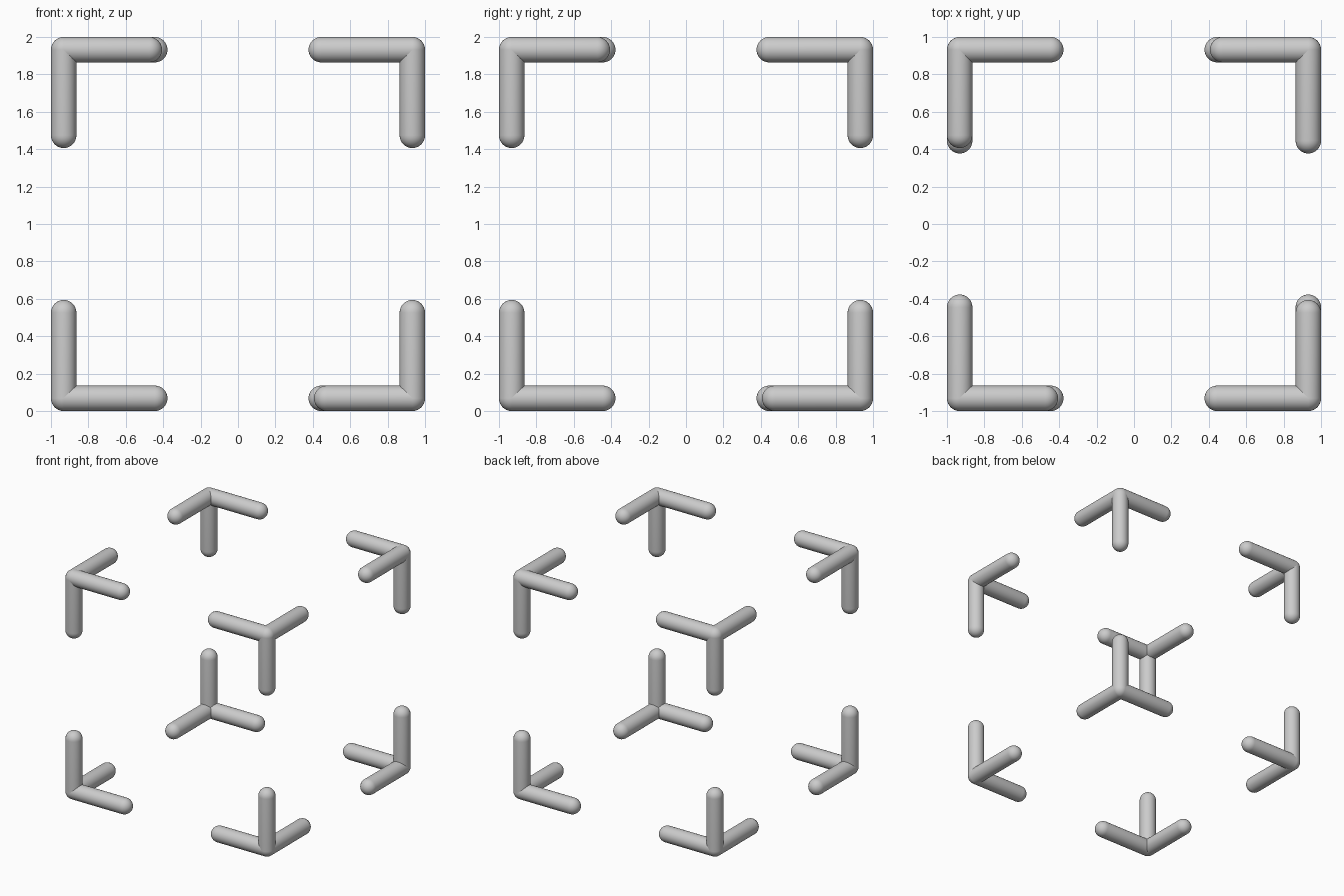
import bpy, bmesh, math
from mathutils import Vector, Matrix

if "Cube" in bpy.data.objects:
    bpy.data.objects.remove(bpy.data.objects["Cube"])

R = 0.068            # rod radius
C = 1.0 - R          # distance of joint centres from the middle
SHORT, LONG = 0.594, 0.623   # overall arm lengths, outer face to rounded tip
SIDES, RINGS = 32, 8


def add_arm(bm, origin, direction, length):
    """Round-tipped rod, open where it meets the joint ball."""
    straight = length - 2 * R
    profile = [(R, 0.0)]
    profile += [(R * math.cos(a), straight + R * math.sin(a))
                for a in (i * math.pi / 2 / RINGS for i in range(RINGS))]
    m = Matrix.Translation(origin) @ Vector((0, 0, 1)).rotation_difference(direction).to_matrix().to_4x4()
    rings = [[bm.verts.new(m @ Vector((r * math.cos(t), r * math.sin(t), h)))
              for t in (2 * math.pi * k / SIDES for k in range(SIDES))]
             for r, h in profile]
    for a, b in zip(rings, rings[1:]):
        for k in range(SIDES):
            n = (k + 1) % SIDES
            bm.faces.new((a[k], a[n], b[n], b[k]))
    tip = bm.verts.new(m @ Vector((0, 0, straight + R)))
    for k in range(SIDES):
        bm.faces.new((rings[-1][k], rings[-1][(k + 1) % SIDES], tip))


def corner_bracket(sx, sy, sz):
    bm = bmesh.new()
    origin = Vector((sx * C, sy * C, 1 + sz * C))
    # rounded joint
    bmesh.ops.create_uvsphere(bm, u_segments=SIDES, v_segments=2 * RINGS, radius=R,
                              matrix=Matrix.Translation(origin))
    # one of the two horizontal arms is slightly longer, alternating round the box
    alternate = sx * sy * sz > 0
    add_arm(bm, origin, Vector((-sx, 0, 0)), SHORT if alternate else LONG)
    add_arm(bm, origin, Vector((0, -sy, 0)), LONG if alternate else SHORT)
    add_arm(bm, origin, Vector((0, 0, -sz)), SHORT)
    for f in bm.faces:
        f.smooth = True
    name = "corner_bracket_%s_%s_%s" % ("top" if sz > 0 else "bottom",
                                        "back" if sy > 0 else "front",
                                        "right" if sx > 0 else "left")
    mesh = bpy.data.meshes.new(name)
    bm.to_mesh(mesh)
    bm.free()
    bpy.context.collection.objects.link(bpy.data.objects.new(name, mesh))


# eight corners of the box
for sx in (-1, 1):
    for sy in (-1, 1):
        for sz in (-1, 1):
            corner_bracket(sx, sy, sz)
